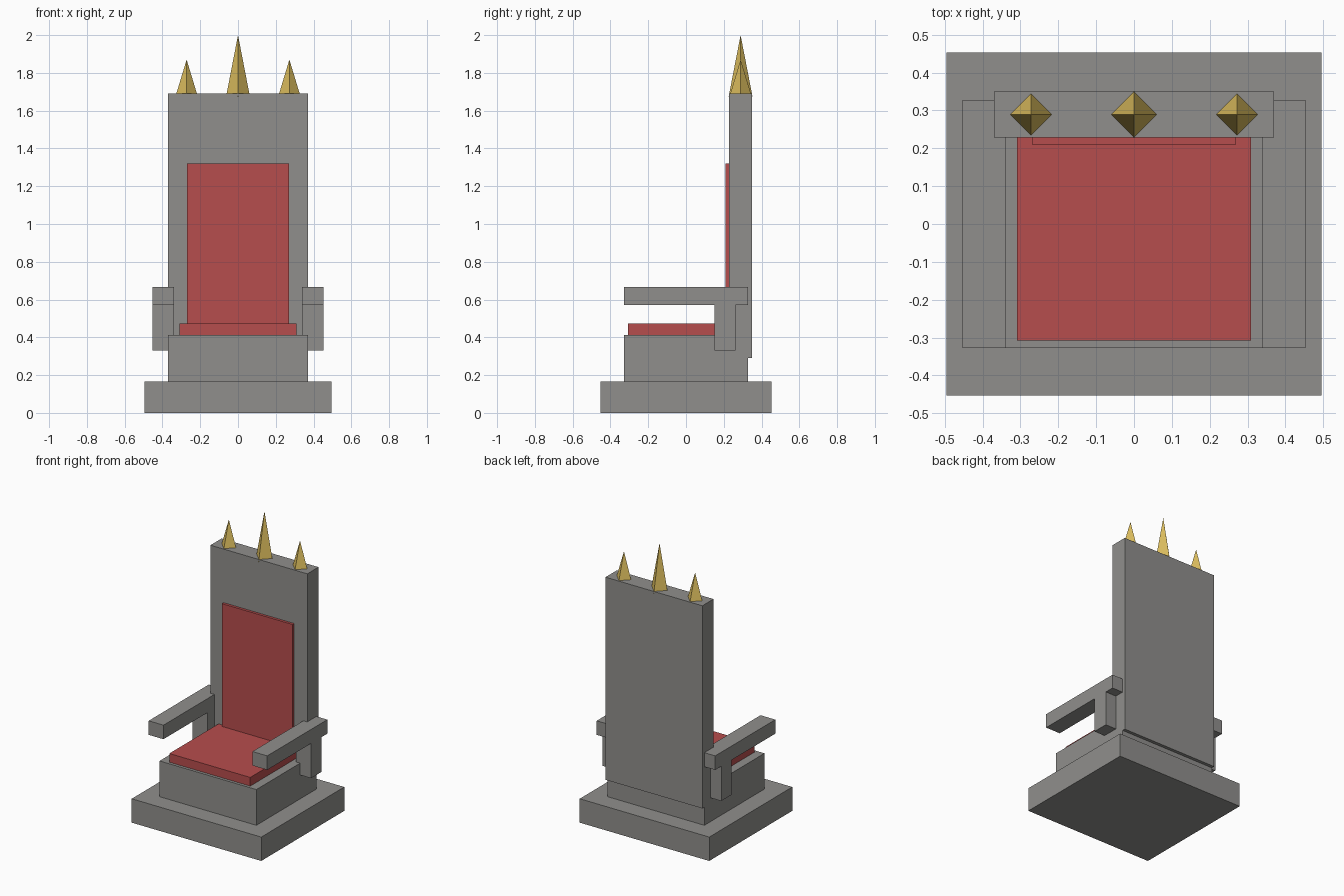
import bpy
import math

if "Cube" in bpy.data.objects:
    bpy.data.objects.remove(bpy.data.objects["Cube"])


def material(name, rgb):
    m = bpy.data.materials.new(name)
    m.diffuse_color = (*rgb, 1.0)
    m.use_nodes = True
    m.node_tree.nodes["Principled BSDF"].inputs["Base Color"].default_value = m.diffuse_color
    return m


stone = material("grey stone", (0.28, 0.275, 0.265))
red = material("red cloth", (0.47, 0.075, 0.075))
gold = material("gold", (0.70, 0.50, 0.11))


def box(name, x, y, z, mat):
    """Box from (min, max) ranges on each axis."""
    bpy.ops.mesh.primitive_cube_add(size=1)
    ob = bpy.context.object
    ob.name = name
    for v in ob.data.vertices:
        v.co = [(lo + hi) / 2 + c * (hi - lo) for c, (lo, hi) in zip(v.co, (x, y, z))]
    ob.data.materials.append(mat)
    return ob


def spike(name, x, radius, z0, z1):
    """Four-sided spike with its corners on the x and y axes."""
    bpy.ops.mesh.primitive_cone_add(vertices=4, radius1=radius, radius2=0,
                                    depth=z1 - z0, location=(x, 0.289, (z0 + z1) / 2))
    ob = bpy.context.object
    ob.name = name
    ob.data.materials.append(gold)
    return ob


# Plinth, seat and backrest
box("plinth", (-0.495, 0.495), (-0.453, 0.453), (0, 0.165), stone)
box("seat_block", (-0.37, 0.37), (-0.328, 0.328), (0.165, 0.412), stone)
box("backrest", (-0.37, 0.37), (0.228, 0.35), (0.29, 1.69), stone)

# Cushions
box("seat_cushion", (-0.309, 0.309), (-0.308, 0.308), (0.412, 0.472), red)
box("back_cushion", (-0.27, 0.27), (0.21, 0.24), (0.45, 1.32), red)

# Armrests and their posts
for side, s in (("left", -1), ("right", 1)):
    x = sorted((s * 0.34, s * 0.453))
    box(side + "_armrest", x, (-0.328, 0.328), (0.57, 0.667), stone)
    box(side + "_arm_post", x, (0.15, 0.262), (0.33, 0.57), stone)
    spike(side + "_spike", s * 0.272, 0.06, 1.672, 1.87)

# Tall middle spike
spike("middle_spike", 0, 0.063, 1.675, 2.0)
